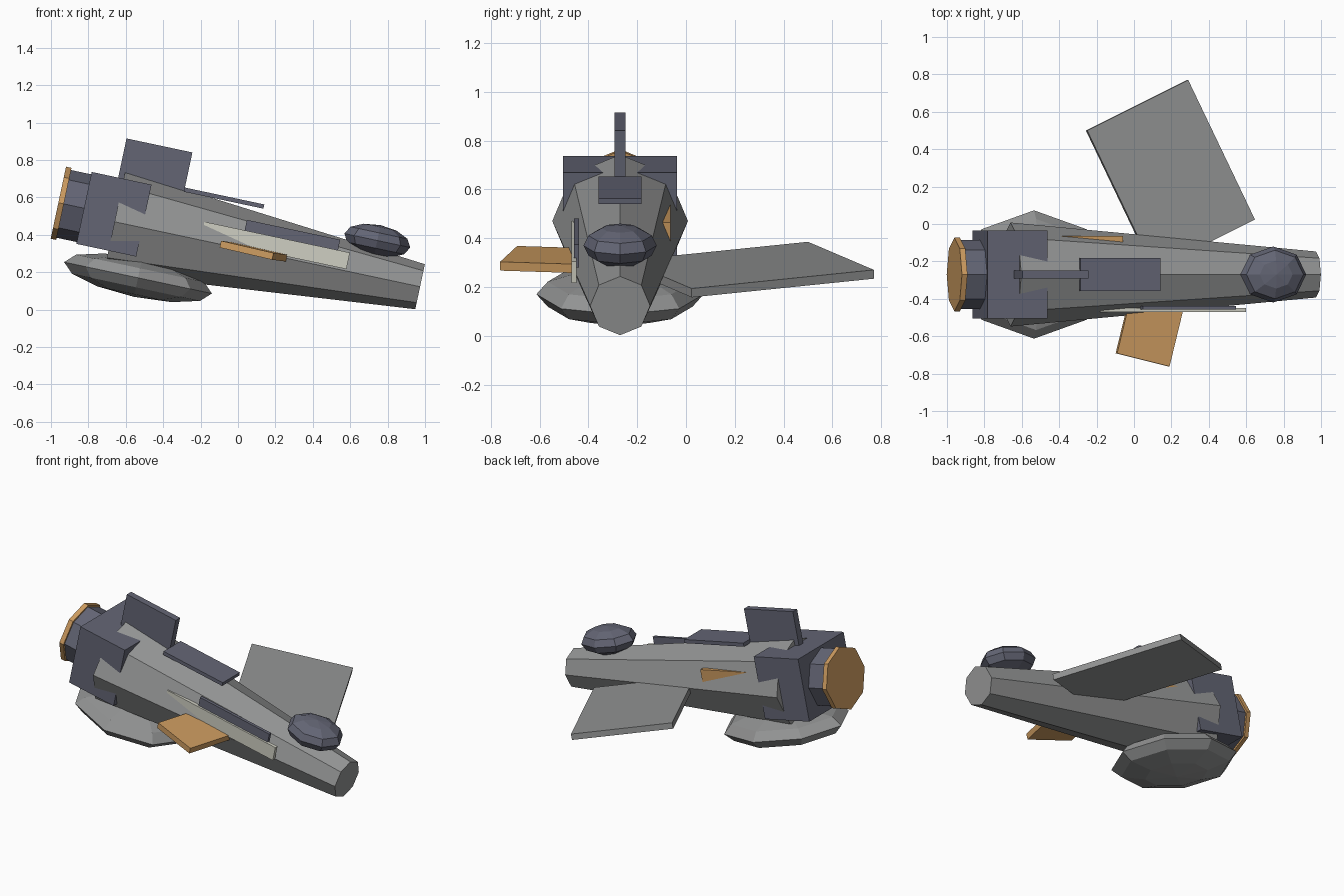
import bpy, bmesh, math
from mathutils import Matrix, Vector

if "Cube" in bpy.data.objects:
    bpy.data.objects.remove(bpy.data.objects["Cube"])

# ship frame: u forward, v sideways, w up, pitched nose-down
SHIP = Matrix.Translation((-0.66, -0.27, 0.47)) @ Matrix.Rotation(math.radians(12), 4, 'Y')


def material(name, rgb):
    m = bpy.data.materials.new(name)
    m.diffuse_color = (*rgb, 1)
    m.use_nodes = True
    m.node_tree.nodes["Principled BSDF"].inputs["Base Color"].default_value = m.diffuse_color
    return m


GREY = material("hull_grey", (0.29, 0.295, 0.295))
DARK = material("slate_blue", (0.125, 0.13, 0.175))
ORANGE = material("orange", (0.60, 0.325, 0.115))
PALE = material("pale_panel", (0.62, 0.62, 0.54))


def finish(name, bm, mat, matrix=SHIP):
    bmesh.ops.recalc_face_normals(bm, faces=bm.faces[:])
    mesh = bpy.data.meshes.new(name)
    bm.to_mesh(mesh)
    bm.free()
    mesh.materials.append(mat)
    ob = bpy.data.objects.new(name, mesh)
    ob.matrix_world = matrix
    bpy.context.collection.objects.link(ob)
    return ob


def box(name, lo, hi, mat, matrix=SHIP):
    bm = bmesh.new()
    bmesh.ops.create_cube(bm, size=1)
    for v in bm.verts:
        v.co = [l + (c + 0.5) * (h - l) for l, h, c in zip(lo, hi, v.co)]
    finish(name, bm, mat, matrix)


def octagon_tube(name, u0, u1, r0, r1, w, mat):
    # eight-sided cone section along u with a corner at the top
    bm = bmesh.new()
    rings = []
    for u, r in ((u0, r0), (u1, r1)):
        rings.append([bm.verts.new((u, r * math.sin(i * math.pi / 4), w + r * math.cos(i * math.pi / 4)))
                      for i in range(8)])
    a, b = rings
    for i in range(8):
        j = (i + 1) % 8
        bm.faces.new((a[i], a[j], b[j], b[i]))
    bm.faces.new(a)
    bm.faces.new(b)
    finish(name, bm, mat)


def pod(name, centre, radii, mat):
    bm = bmesh.new()
    bmesh.ops.create_uvsphere(bm, u_segments=8, v_segments=6, radius=1)
    bmesh.ops.scale(bm, vec=radii, verts=bm.verts[:])
    bmesh.ops.translate(bm, vec=centre, verts=bm.verts[:])
    finish(name, bm, mat)


def slab(name, a, b, c, thick, mat):
    # rectangular plate hanging below the corner points a, b, c
    a, b, c = Vector(a), Vector(b), Vector(c)
    e1 = (b - a).normalized()
    n = e1.cross(c - b).normalized()
    if n.z < 0:
        n = -n
    e2 = n.cross(e1)
    m = Matrix((e1, e2, n)).transposed().to_4x4()
    m.translation = a
    d = (c - b).dot(e2)
    box(name, (0, min(0, d), -thick), ((b - a).length, max(0, d), 0), mat, m)


# hull and rear engine
octagon_tube("hull", 0, 1.67, 0.278, 0.123, 0, GREY)
octagon_tube("engine", -0.287, -0.1, 0.185, 0.185, 0.037, DARK)
octagon_tube("engine_nozzle", -0.315, -0.285, 0.197, 0.197, 0.037, ORANGE)
box("engine_housing", (-0.175, -0.234, -0.158), (0.152, 0.234, 0.235), DARK)

# top fin and spine plate
box("top_fin", (-0.03, -0.022, 0.2), (0.33, 0.022, 0.449), DARK)
box("spine_plate", (0.328, -0.088, 0.234), (0.764, 0.088, 0.257), DARK)

# cockpit bubble and belly pod
pod("cockpit", (1.395, 0, 0.194), (0.18, 0.15, 0.084), DARK)
pod("belly_pod", (0.185, 0, -0.267), (0.404, 0.343, 0.104), GREY)

# side panels
box("pale_side_panel", (0.47, -0.2, 0.01), (1.265, -0.178, 0.1), PALE)
box("dark_side_strip", (0.69, -0.188, 0.06), (1.2, -0.168, 0.157), DARK)
box("orange_side_panel", (0.25, 0.175, 0.0), (0.59, 0.206, 0.12), ORANGE)

# wings
slab("large_wing", (-0.25, 0.5, 0.385), (0.29, 0.77, 0.27), (0.64, 0.02, 0.195), 0.037, GREY)
slab("small_wing", (-0.09, -0.692, 0.368), (0.19, -0.762, 0.303), (0.285, -0.395, 0.29), 0.037, ORANGE)
